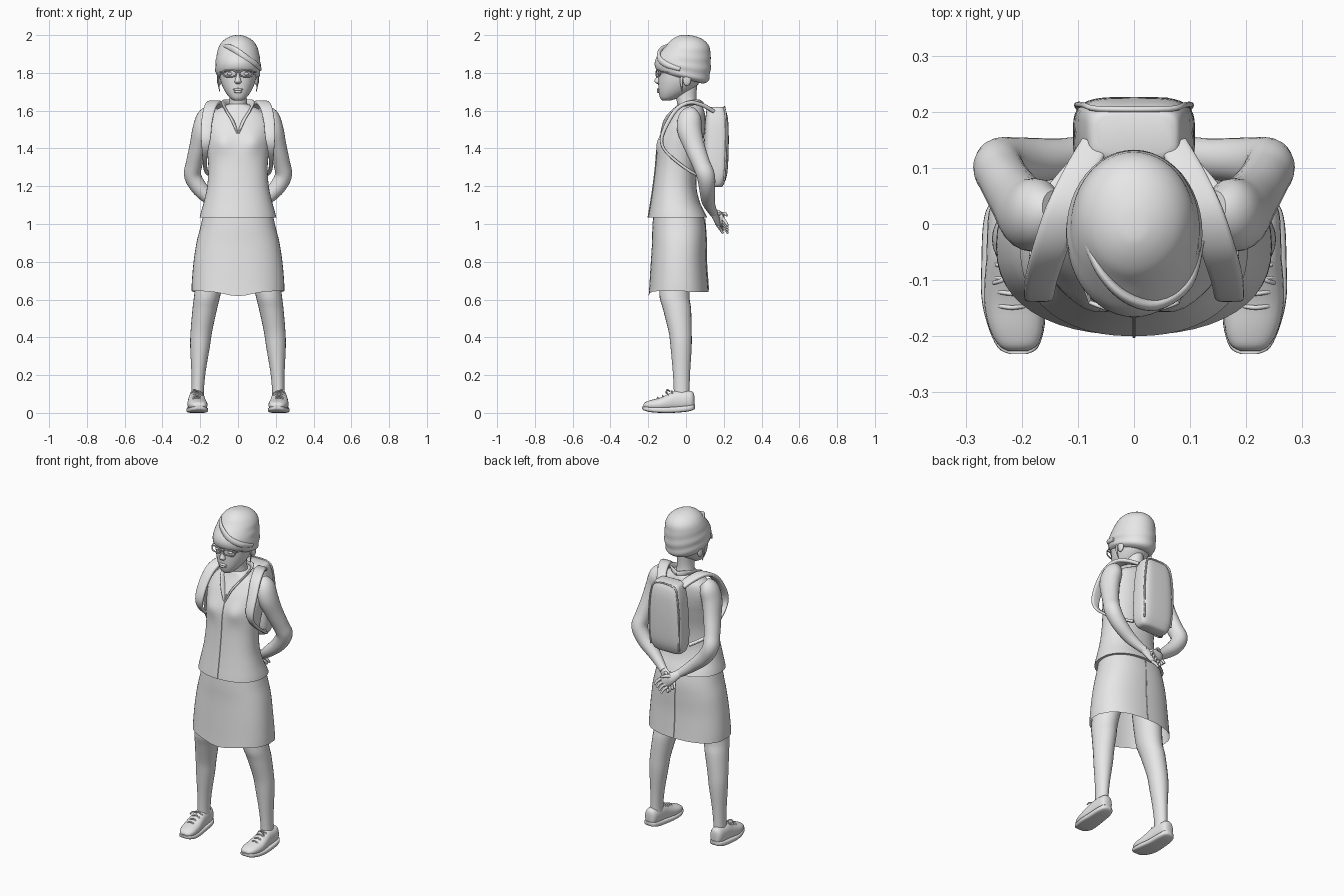
import bpy, bmesh, math
from mathutils import Vector

GREY = bpy.data.materials.new("neutral_grey")
GREY.diffuse_color = (0.8, 0.8, 0.8, 1)


def spline(rows, steps):
    """Catmull-Rom interpolation of rows of numbers."""
    out = []
    for i in range(len(rows) - 1):
        p0, p1, p2 = rows[max(i - 1, 0)], rows[i], rows[i + 1]
        p3 = rows[min(i + 2, len(rows) - 1)]
        for k in range(steps):
            t = k / steps
            out.append([0.5 * (2 * b + (c - a) * t + (2 * a - 5 * b + 4 * c - d) * t * t
                               + (3 * b - a - 3 * c + d) * t ** 3)
                        for a, b, c, d in zip(p0, p1, p2, p3)])
    return out + [list(rows[-1])]


def skin(name, loops, caps=True, closed=False, angle=50):
    """Skin a list of vertex loops into a smooth object."""
    bm = bmesh.new()
    rings = [[bm.verts.new(p) for p in loop] for loop in loops]
    n = len(rings[0])
    pairs = list(zip(rings, rings[1:])) + ([(rings[-1], rings[0])] if closed else [])
    for a, b in pairs:
        for i in range(n):
            j = (i + 1) % n
            bm.faces.new((a[i], a[j], b[j], b[i]))
    if caps and not closed:
        bm.faces.new(rings[0])
        bm.faces.new(rings[-1])
    bmesh.ops.recalc_face_normals(bm, faces=bm.faces)
    mesh = bpy.data.meshes.new(name)
    bm.to_mesh(mesh)
    bm.free()
    ob = bpy.data.objects.new(name, mesh)
    bpy.context.collection.objects.link(ob)
    mesh.materials.append(GREY)
    bpy.ops.object.select_all(action='DESELECT')
    ob.select_set(True)
    bpy.context.view_layer.objects.active = ob
    bpy.ops.object.shade_smooth_by_angle(angle=math.radians(angle))
    return ob


def oval(i, n, power):
    a = 2 * math.pi * i / n
    c, s = math.cos(a), math.sin(a)
    return (math.copysign(abs(c) ** (2 / power), c), math.copysign(abs(s) ** (2 / power), s))


def loft(name, rows, axis='z', n=32, power=2, steps=4, caps=True, warp=None, angle=50):
    """Rows are (height, centre x, half width, low side, high side)."""
    loops = []
    for h, cx, rx, lo, hi in spline(rows, steps):
        loop = []
        for i in range(n):
            c, s = oval(i, n, power)
            x, d = cx + max(rx, .001) * c, (lo + hi) / 2 + (hi - lo) / 2 * s
            v = Vector((x, d, h)) if axis == 'z' else Vector((x, h, d))
            loop.append(warp(v) if warp else v)
        loops.append(loop)
    return skin(name, loops, caps, angle=angle)


def sweep(name, rows, ref=(1, 0, 0), n=16, power=2, steps=5, closed=False):
    """Rows are (x, y, z, radius along ref, radius across)."""
    pts = spline(list(rows) + ([rows[0]] if closed else []), steps)
    if closed:
        pts.pop()
    loops, m = [], len(pts)
    for k, p in enumerate(pts):
        lo, hi = ((k - 1) % m, (k + 1) % m) if closed else (max(k - 1, 0), min(k + 1, m - 1))
        t = (Vector(pts[hi][:3]) - Vector(pts[lo][:3])).normalized()
        b = t.cross(Vector(ref)).normalized()
        a = b.cross(t)
        loop = []
        for i in range(n):
            c, s = oval(i, n, power)
            loop.append(Vector(p[:3]) + a * c * p[3] + b * s * p[4])
        loops.append(loop)
    return skin(name, loops, closed=closed)


def blob(name, c, r):
    rows = [(c[2] + r[2] * math.sin(a), c[0], r[0] * math.cos(a), c[1] - r[1] * math.cos(a),
             c[1] + r[1] * math.cos(a)) for a in [math.radians(d) for d in range(-85, 86, 17)]]
    return loft(name, rows, n=20, steps=1)


# Sleeveless top with a shaped bust
def bust(v):
    if v.y < 0:
        v.y -= .016 * math.exp(-((abs(v.x) - .08) / .045) ** 2 - ((v.z - 1.43) / .05) ** 2)
    return v


TORSO = [(1.035, 0, .203, -.2, .112), (1.06, 0, .197, -.196, .1), (1.12, 0, .18, -.186, .072),
         (1.2, 0, .163, -.174, .055), (1.3, 0, .157, -.162, .06), (1.4, 0, .165, -.153, .082),
         (1.46, 0, .172, -.138, .095), (1.52, 0, .175, -.112, .102), (1.57, 0, .158, -.08, .102),
         (1.6, 0, .125, -.062, .096), (1.625, 0, .075, -.05, .085), (1.635, 0, .05, -.045, .075)]
loft("sleeveless_top", TORSO, power=2.25, n=48, warp=bust)
sweep("front_seam", [(0, r[3] - .001, r[0], .003, .003) for r in TORSO[:8]], n=6)


# Skirt, open underneath, with a dipped front hem
def hem(v):
    if v.z < .75:
        w = (.75 - v.z) / .11
        v.z -= w * (.028 * math.exp(-(v.x / .1) ** 2) if v.y < 0 else .004)
    return v


loft("skirt", [(1.07, 0, .18, -.172, .088), (.98, 0, .2, -.178, .105), (.9, 0, .22, -.18, .108),
               (.8, 0, .235, -.186, .108), (.7, 0, .244, -.193, .115), (.645, 0, .246, -.198, .12)],
     power=2.3, n=48, caps=False, warp=hem)
sweep("skirt_back_seam", [(0, .1, 1.03, .003, .003), (0, .109, .9, .003, .003),
                          (0, .109, .8, .003, .003), (0, .12, .65, .003, .003)], n=6)

# Neck, head and face
loft("neck", [(1.57, 0, .065, -.045, .09), (1.63, 0, .05, -.045, .06), (1.68, 0, .046, -.055, .055),
              (1.74, 0, .05, -.06, .06)])
loft("head", [(1.654, 0, .022, -.125, -.08), (1.668, 0, .043, -.137, -.04), (1.7, 0, .068, -.145, .02),
              (1.74, 0, .087, -.147, .065), (1.78, 0, .097, -.147, .09), (1.83, 0, .1, -.148, .1),
              (1.88, 0, .09, -.12, .1), (1.92, 0, .05, -.07, .06)], power=2.15)
loft("nose", [(1.742, 0, .01, -.153, -.13), (1.75, 0, .018, -.164, -.13), (1.76, 0, .016, -.167, -.13),
              (1.785, 0, .009, -.155, -.13), (1.815, 0, .008, -.15, -.13)], n=16)
for z, w in ((1.712, .026), (1.7, .022)):
    blob("lip", (0, -.145, z), (w, .009, .007))


# Gathered headwrap: tilted lower edge and soft folds
def folds(v):
    k = max(0, min(1, (1.95 - v.z) / .17))
    if v.y > -.05:
        w = .012 * k * math.sin(v.z * 130 + v.x * 14)
        v.x *= 1 + w * 2
        v.y *= 1 + w * 2
    v.z -= .26 * k * (v.y + .015)
    return v


loft("headwrap", [(1.77, 0, .098, -.14, .09), (1.785, 0, .113, -.16, .115), (1.82, 0, .12, -.166, .127),
                  (1.86, 0, .119, -.157, .131), (1.9, 0, .112, -.135, .13), (1.935, 0, .103, -.11, .126),
                  (1.965, 0, .084, -.088, .105), (1.985, 0, .058, -.062, .075),
                  (1.997, 0, .028, -.035, .035), (2.0, 0, .006, -.015, .005)], n=48, warp=folds)
sweep("headwrap_front_fold", [(.116, -.03, 1.82, .012, .01), (.095, -.105, 1.845, .016, .011),
                              (.04, -.143, 1.88, .018, .011), (-.015, -.13, 1.92, .018, .01),
                              (-.06, -.085, 1.94, .014, .008), (-.09, -.02, 1.94, .008, .006)],
      ref=(0, 0, 1))

# Shared backpack body
loft("backpack", [(1.195, 0, .075, .13, .185), (1.21, 0, .095, .11, .2), (1.27, 0, .108, .095, .219),
                  (1.4, 0, .107, .095, .226), (1.52, 0, .1, .1, .225), (1.58, 0, .09, .105, .218),
                  (1.612, 0, .08, .112, .206), (1.62, 0, .066, .125, .195)], power=4, n=40)
sweep("backpack_piping", [(x, y, z, .005, .005) for x, y, z in (
    (.095, .203, 1.23), (.102, .212, 1.4), (.09, .212, 1.55), (.06, .205, 1.612), (-.06, .205, 1.612),
    (-.09, .212, 1.55), (-.102, .212, 1.4), (-.095, .203, 1.23))], ref=(0, 1, 0), n=8)

for s, side in ((1, "right"), (-1, "left")):
    def M(rows):
        return [(s * r[0],) + tuple(r[1:]) for r in rows]

    def L(rows):
        return [(r[0], s * r[1]) + tuple(r[2:]) for r in rows]

    # Eye, glasses, ear and loose hair lock
    blob(side + "_eye", (s * .042, -.137, 1.795), (.016, .008, .008))
    sweep(side + "_glasses_rim", [(s * (.044 + .034 * oval(i, 16, 3)[0]),
                                   -.157 + .018 * (abs(.044 + .034 * oval(i, 16, 3)[0]) / .08) ** 2,
                                   1.797 + .017 * oval(i, 16, 3)[1], .004, .004) for i in range(16)],
          ref=(0, 1, 0), n=8, steps=2, closed=True)
    sweep(side + "_glasses_temple", M([(.078, -.14, 1.803, .003, .004), (.098, -.08, 1.803, .003, .004),
                                       (.106, 0, 1.797, .003, .004)]), n=8)
    blob(side + "_ear", (s * .1, .005, 1.765), (.012, .022, .034))
    sweep(side + "_hair_lock", M([(.104, -.02, 1.8, .005, .008), (.105, -.025, 1.75, .004, .006),
                                  (.096, -.02, 1.7, .002, .002)]), n=8)
    # Collar flap running to the open neckline
    sweep(side + "_collar", M([(.0, .088, 1.635, .012, .006), (.055, .06, 1.645, .016, .006),
                               (.074, 0, 1.632, .02, .006), (.058, -.06, 1.595, .02, .006),
                               (.028, -.105, 1.545, .015, .006), (.003, -.132, 1.48, .004, .004)]),
          ref=(s * .6, -.3, .7), n=12, power=3)
    # Arm folded behind the back
    sweep(side + "_arm", M([(.14, .025, 1.595, .035, .035), (.168, .02, 1.565, .06, .05),
                            (.188, .018, 1.5, .065, .053), (.21, .045, 1.41, .055, .047),
                            (.232, .08, 1.32, .048, .044), (.24, .105, 1.255, .048, .045),
                            (.2, .112, 1.185, .042, .042), (.13, .118, 1.12, .035, .034),
                            (.07, .138, 1.072, .024, .025), (.045, .15, 1.055, .022, .022)]),
          ref=(0, 1, 0), n=24)
    # Clasped hand with fingers, one hand behind the other
    o = 0 if s > 0 else .026
    sweep(side + "_palm", M([(.06, .142, 1.064, .02, .02), (.03, .155 + o, 1.042, .016, .03),
                             (.0, .165 + o, 1.02, .014, .036), (-.02, .172 + o, 1.008, .009, .03)]),
          ref=(0, 1, 0))
    for f in range(4):
        dx, dz = .015 * f, -.013 * f
        sweep(side + "_finger", M([(-.03 + dx, .17 + o, 1.028 + dz, .009, .009),
                                   (-.05 + dx, .184 + o, 1.01 + dz, .008, .008),
                                   (-.058 + dx, .195 + o, .99 + dz, .006, .006)]), ref=(0, 1, 0), n=8)
    sweep(side + "_thumb", M([(.03, .155 + o, 1.05, .011, .011), (.005, .18 + o, 1.055, .009, .009),
                              (-.02, .19 + o, 1.045, .006, .006)]), ref=(0, 1, 0), n=8)
    # Shoulder strap, looping back under the arm
    sweep(side + "_strap", M([(.07, .14, 1.6, .026, .01), (.1, .085, 1.63, .028, .011),
                              (.128, .02, 1.643, .031, .011), (.15, -.045, 1.612, .031, .011),
                              (.165, -.095, 1.54, .029, .011), (.17, -.128, 1.46, .026, .01),
                              (.174, -.118, 1.4, .018, .008), (.175, -.06, 1.34, .012, .008),
                              (.165, .03, 1.275, .01, .008), (.1, .115, 1.235, .01, .008)]),
          n=16, power=4)
    # Leg
    loft(side + "_leg", L([(.95, .11, .085, -.13, .06), (.65, .158, .071, -.142, .02),
                           (.55, .176, .065, -.122, .027), (.43, .194, .057, -.092, .03),
                           (.35, .201, .052, -.082, .03), (.22, .209, .038, -.07, .022),
                           (.13, .213, .033, -.065, .019), (.08, .214, .034, -.065, .02)]), n=24)
    # Trainer: upper, sole and laces
    loft(side + "_shoe", L([(-.226, .207, .018, .03, .045), (-.215, .207, .035, .022, .057),
                            (-.185, .21, .048, .015, .068), (-.14, .215, .052, .01, .08),
                            (-.095, .218, .048, .01, .1), (-.06, .219, .044, .01, .116),
                            (-.02, .22, .042, .012, .118), (.02, .221, .038, .015, .117),
                            (.038, .221, .028, .02, .108), (.044, .221, .012, .03, .09)]),
         axis='y', power=2.3, n=24)
    loft(side + "_sole", L([(-.232, .206, .015, .022, .035), (-.22, .207, .036, .012, .034),
                            (-.18, .21, .051, .003, .031), (-.13, .216, .056, 0, .03),
                            (-.07, .22, .052, 0, .032), (0, .222, .047, .006, .038),
                            (.035, .222, .036, .014, .043), (.048, .222, .014, .022, .043)]),
         axis='y', power=4, n=24)
    for y, z in ((-.145, .08), (-.12, .09), (-.095, .102), (-.072, .114)):
        sweep(side + "_lace", M([(.188, y, z - .012, .004, .004), (.217, y - .004, z + .002, .004, .004),
                                 (.246, y, z - .012, .004, .004)]), ref=(0, 1, 0), n=8)
    sweep(side + "_lace_bow", M([(.217, -.085, .114, .004, .004), (.235, -.1, .122, .004, .004),
                                 (.25, -.105, .105, .004, .004)]), ref=(0, 1, 0), n=8)

sweep("glasses_bridge", [(-.012, -.157, 1.8, .003, .003), (0, -.16, 1.804, .003, .003),
                         (.012, -.157, 1.8, .003, .003)], ref=(0, 1, 0), n=8)
